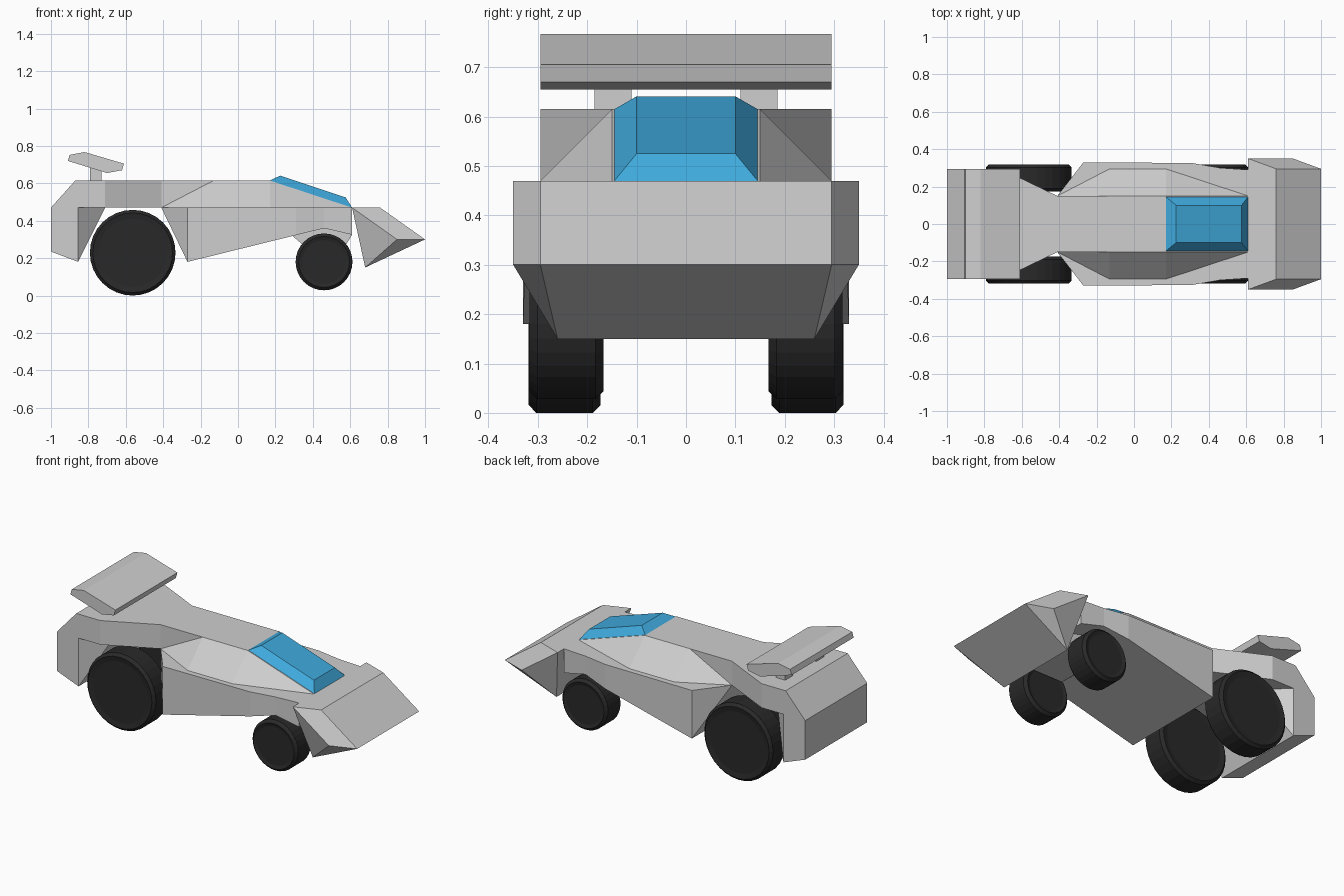
import bpy, bmesh, math
from mathutils import Matrix, Vector

if "Cube" in bpy.data.objects:
    bpy.data.objects.remove(bpy.data.objects["Cube"])


def material(name, rgb):
    m = bpy.data.materials.new(name)
    m.diffuse_color = (*rgb, 1)
    m.use_nodes = True
    m.node_tree.nodes["Principled BSDF"].inputs["Base Color"].default_value = m.diffuse_color
    return m


GREY = material("body grey", (0.62, 0.62, 0.62))
BLUE = material("canopy blue", (0.05, 0.40, 0.72))
BLACK = material("tyre black", (0.022, 0.022, 0.022))


def finish(name, bm, mat):
    bmesh.ops.recalc_face_normals(bm, faces=bm.faces)
    me = bpy.data.meshes.new(name)
    bm.to_mesh(me)
    bm.free()
    me.materials.append(mat)
    ob = bpy.data.objects.new(name, me)
    bpy.context.collection.objects.link(ob)
    return ob


def hull(name, pts, mat=GREY, mirror=True):
    """Convex faceted solid from half-side corner points, mirrored over y."""
    bm = bmesh.new()
    for x, y, z in pts:
        bm.verts.new((x, y, z))
        if mirror:
            bm.verts.new((x, -y, z))
    res = bmesh.ops.convex_hull(bm, input=bm.verts)
    junk = [g for g in res["geom_interior"] if isinstance(g, bmesh.types.BMVert)]
    bmesh.ops.delete(bm, geom=junk, context='VERTS')
    bmesh.ops.dissolve_limit(bm, angle_limit=math.radians(1.5), verts=bm.verts, edges=bm.edges)
    return finish(name, bm, mat)


def slab(outline, z0, z1):
    return [(x, y, z) for x, y in outline for z in (z0, z1)]


# Tail block behind the rear wheels
hull("tail_block", [(-1, .295, .235), (-1, .295, .47), (-.855, .295, .18),
                    (-.855, .295, .47), (-.71, .15, .47)])
# Deck over the rear wheels, narrowing to the waist
hull("rear_deck", [(-1, .295, .47), (-.87, .295, .615)]
     + slab([(-.71, .295), (-.41, .15)], .47, .615))
# Centre spine and its sloping shoulders
hull("spine", [(-.41, .15, .47), (-.41, .15, .615), (.17, .15, .615), (.61, .15, .47)])
hull("shoulders", [(-.41, .15, .47), (-.13, .15, .615), (-.13, .295, .47),
                   (.17, .295, .47), (.17, .15, .615), (.61, .15, .47)])
# Lower hull with side pods, and the front wheel arch section
hull("side_pods", [(-.41, .15, .47), (-.27, .33, .47), (-.27, .33, .18),
                   (.31, .326, .47), (.31, .326, .323), (.46, .30, .47), (.46, .30, .36)])
hull("front_arches", [(.46, .30, .47), (.46, .30, .36), (.61, .29, .47), (.61, .29, .325)])
hull("front_axle_block", [(.29, .165, .32), (.36, .165, .26), (.57, .165, .26),
                          (.61, .165, .325), (.61, .165, .40), (.29, .165, .40)])
# Wedge nose
hull("nose", [(.61, .35, .47), (.76, .295, .47), (1, .295, .30),
              (.85, .35, .30), (.68, .26, .15)])
# Canopy
hull("canopy", [(.17, .145, .615), (.225, .10, .641), (.575, .10, .525), (.61, .145, .47)], BLUE)
# Rear wing and struts
hull("rear_wing", [(x, .295, z) for x, z in
                   [(-.91, .72), (-.70, .655), (-.62, .67), (-.61, .705), (-.82, .767), (-.90, .752)]])
for side, s in (("left", 1), ("right", -1)):
    hull(side + "_wing_strut",
         slab([(x, s * y) for x in (-.79, -.73) for y in (.11, .185)], .60, .69), mirror=False)


def wheel(name, x, y, z, r, width):
    bm = bmesh.new()
    bmesh.ops.create_cone(bm, cap_ends=True, segments=32, radius1=r, radius2=r, depth=width)
    caps = [f for f in bm.faces if len(f.verts) > 4]
    rims = list({e for f in caps for e in f.edges})
    bmesh.ops.bevel(bm, geom=rims, offset=.016, segments=1, affect='EDGES')
    # recessed hub disc on both sides
    caps = [f for f in bm.faces if len(f.verts) > 4]
    bmesh.ops.inset_individual(bm, faces=caps, thickness=r * .13, depth=-.006)
    bmesh.ops.rotate(bm, verts=bm.verts, matrix=Matrix.Rotation(math.pi / 2, 3, 'X'))
    bmesh.ops.translate(bm, verts=bm.verts, vec=Vector((x, y, z)))
    finish(name, bm, BLACK)


# Four wheels, the rear pair larger
for side, s in (("left", 1), ("right", -1)):
    wheel("rear_wheel_" + side, -.563, s * .246, .229, .229, .146)
    wheel("front_wheel_" + side, .46, s * .242, .18, .152, .15)
